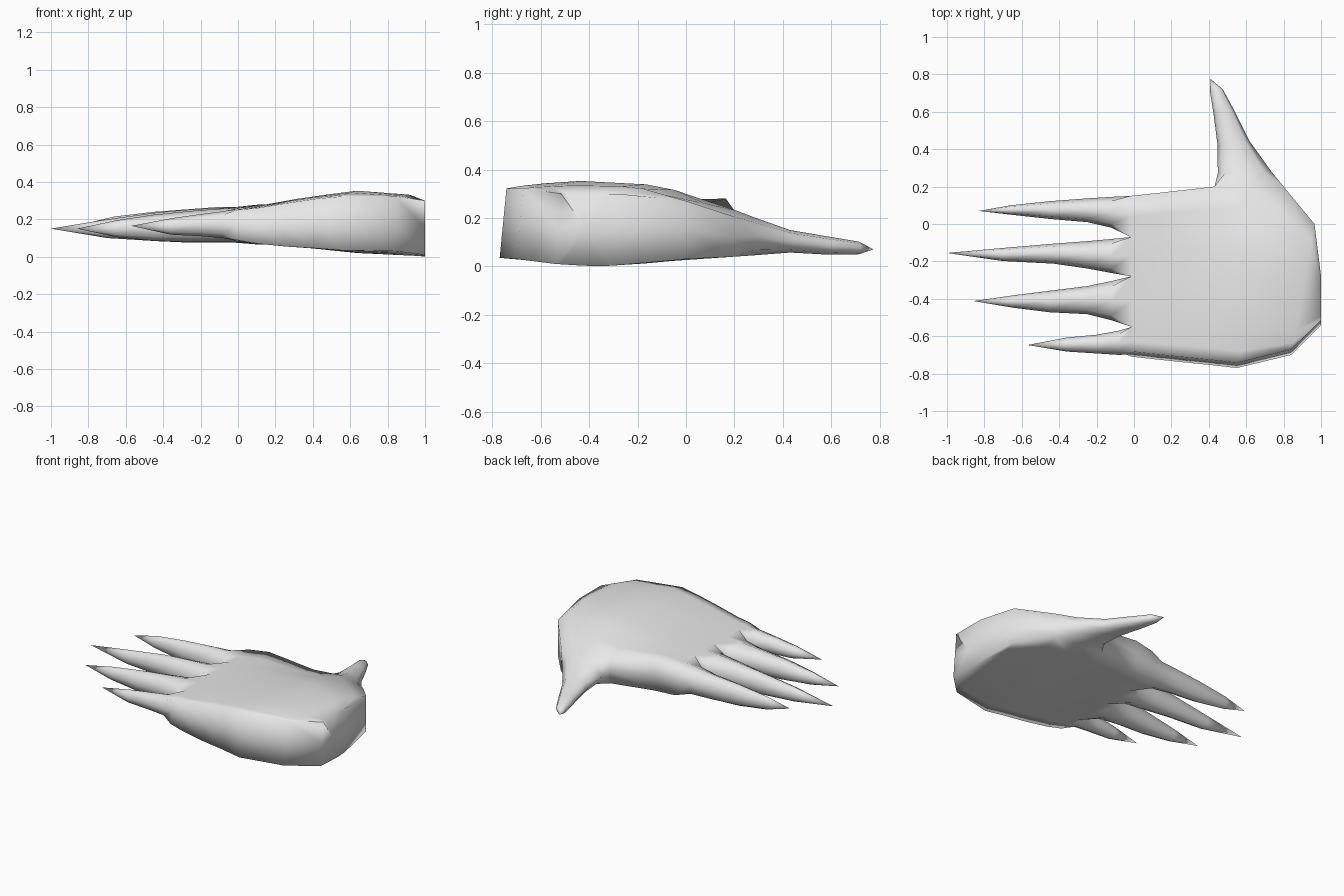
import bpy, bmesh
from mathutils import Vector

if "Cube" in bpy.data.objects:
    bpy.data.objects.remove(bpy.data.objects["Cube"])

skin = bpy.data.materials.new("light_grey")
skin.diffuse_color = (0.8, 0.8, 0.8, 1)
skin.use_nodes = True
skin.node_tree.nodes["Principled BSDF"].inputs["Base Color"].default_value = skin.diffuse_color

bm = bmesh.new()


def skin_between(a, b, skip=()):
    """Bridge two closed rings of points with quads."""
    n = len(a)
    for i in range(n):
        if i in skip:
            continue
        j = (i + 1) % n
        bm.faces.new([bm.verts.new(p) for p in (a[i], a[j], b[j], b[i])])


def close_tip(ring, tip):
    for i in range(len(ring)):
        pts = (ring[i], ring[(i + 1) % len(ring)], tip)
        bm.faces.new([bm.verts.new(p) for p in pts])


def profile(t, vals):
    """Height across the hand from four control heights."""
    ks = (0, 0.3, 0.7, 1)
    for i in range(3):
        if t <= ks[i + 1]:
            f = (t - ks[i]) / (ks[i + 1] - ks[i])
            return vals[i] * (1 - f) + vals[i + 1] * f


# Palm sections: thumb-side point, outer point, top heights, bottom heights
sections = [
    ((-.02, .15), (-.01, -.71), (.265, .265, .26, .25), (.08, .075, .075, .09)),
    ((.12, .165), (.10, -.722), (.28, .275, .27, .26), (.08, .07, .065, .07)),
    ((.43, .20), (.25, -.738), (.23, .30, .31, .285), (.06, .06, .06, .055)),
    ((.62, .21), (.42, -.755), (.23, .325, .335, .31), (.045, .035, .035, .045)),
    ((.80, .20), (.55, -.77), (.205, .335, .355, .322), (.04, .02, .02, .035)),
    ((.965, 0), (.84, -.70), (.27, .33, .335, .322), (.03, .008, .008, .03)),
    ((1, -.28), (1, -.54), (.30, .30, .30, .30), (.005, 0, .005, .01)),
]
cols = (0, .128, .256, .378, .5, .657, .814, .907, 1)   # finger boundaries

palm = []
for hi, lo, top, bot in sections:
    hi, lo = Vector(hi), Vector(lo)
    tops, bots = [], []
    for t in cols:
        p = hi.lerp(lo, t)
        lean = 0.028 if t == 1 else 0        # outer wall leans inward
        tops.append(Vector((p.x, p.y + lean, profile(t, top))))
        bots.append(Vector((p.x, p.y, profile(t, bot))))
    palm.append(tops + [(tops[-1] + bots[-1]) / 2] + bots[::-1]
                + [(tops[0] + bots[0]) / 2])

for k in range(len(palm) - 1):
    # leave the side open where the thumb joins
    skin_between(palm[k], palm[k + 1], (18, 19) if k in (2, 3) else ())
close_tip(palm[-1], sum(palm[-1], Vector()) / 20)       # wrist end


def digit_ring(a, b, top, bot):
    """Eight-sided ring between two side points."""
    a, b = Vector(a), Vector(b)
    m, h = (top + bot) / 2, (top - bot) / 2

    def at(t, z):
        p = a.lerp(b, t)
        return Vector((p.x, p.y, m + z * h))
    return [at(.13, .72), at(.5, 1), at(.87, .72), at(1, 0),
            at(.87, -.72), at(.5, -1), at(.13, -.72), at(0, 0)]


def digit(base, rings, tip):
    prev = base
    for r in rings:
        ring = digit_ring(*r)
        skin_between(prev, ring)
        prev = ring
    close_tip(prev, Vector(tip))


# Fingers: (x, inner y, outer y, top, bottom) per ring, then the tip
fingers = [
    ([(-.12, .145, -.02, .265, .08), (-.25, .137, .01, .255, .085),
      (-.45, .122, .027, .24, .095), (-.66, .10, .05, .215, .125)],
     (-.83, .07, .175)),
    ([(-.12, -.08, -.262, .26, .075), (-.25, -.092, -.238, .253, .075),
      (-.43, -.105, -.212, .237, .083), (-.70, -.128, -.198, .20, .10)],
     (-1, -.155, .15)),
    ([(-.12, -.305, -.515, .255, .078), (-.25, -.332, -.482, .245, .078),
      (-.45, -.357, -.472, .225, .085), (-.65, -.382, -.447, .195, .105)],
     (-.86, -.412, .15)),
    ([(-.08, -.57, -.70, .243, .10), (-.20, -.592, -.692, .228, .11),
      (-.36, -.607, -.682, .205, .118)],
     (-.57, -.647, .165)),
]
for f, (rings, tip) in enumerate(fingers):
    s = palm[0]
    i = 2 * f
    tops, bots = s[i:i + 3], [s[18 - i - 2], s[18 - i - 1], s[18 - i]]
    base = tops + [(tops[2] + bots[0]) / 2] + bots + [(tops[0] + bots[2]) / 2]
    digit(base, [((x, a), (x, b), t, z) for x, a, b, t, z in rings], tip)

# Thumb grows from the open side of the palm
p2, p3, p4 = palm[2:5]
digit([p2[0], p3[0], p4[0], p4[19], p4[18], p3[18], p2[18], p2[19]],
      [((.448, .27), (.735, .28), .205, .045),
       ((.447, .42), (.62, .44), .15, .057),
       ((.425, .59), (.54, .60), .122, .048),
       ((.406, .71), (.475, .72), .102, .05)],
      (.41, .775, .07))

# Weld everything into one smooth surface
bmesh.ops.remove_doubles(bm, verts=bm.verts[:], dist=0.0005)
bmesh.ops.recalc_face_normals(bm, faces=bm.faces[:])
for face in bm.faces:
    face.smooth = True
mesh = bpy.data.meshes.new("hand")
bm.to_mesh(mesh)
bm.free()
mesh.materials.append(skin)
hand = bpy.data.objects.new("hand", mesh)
bpy.context.collection.objects.link(hand)
